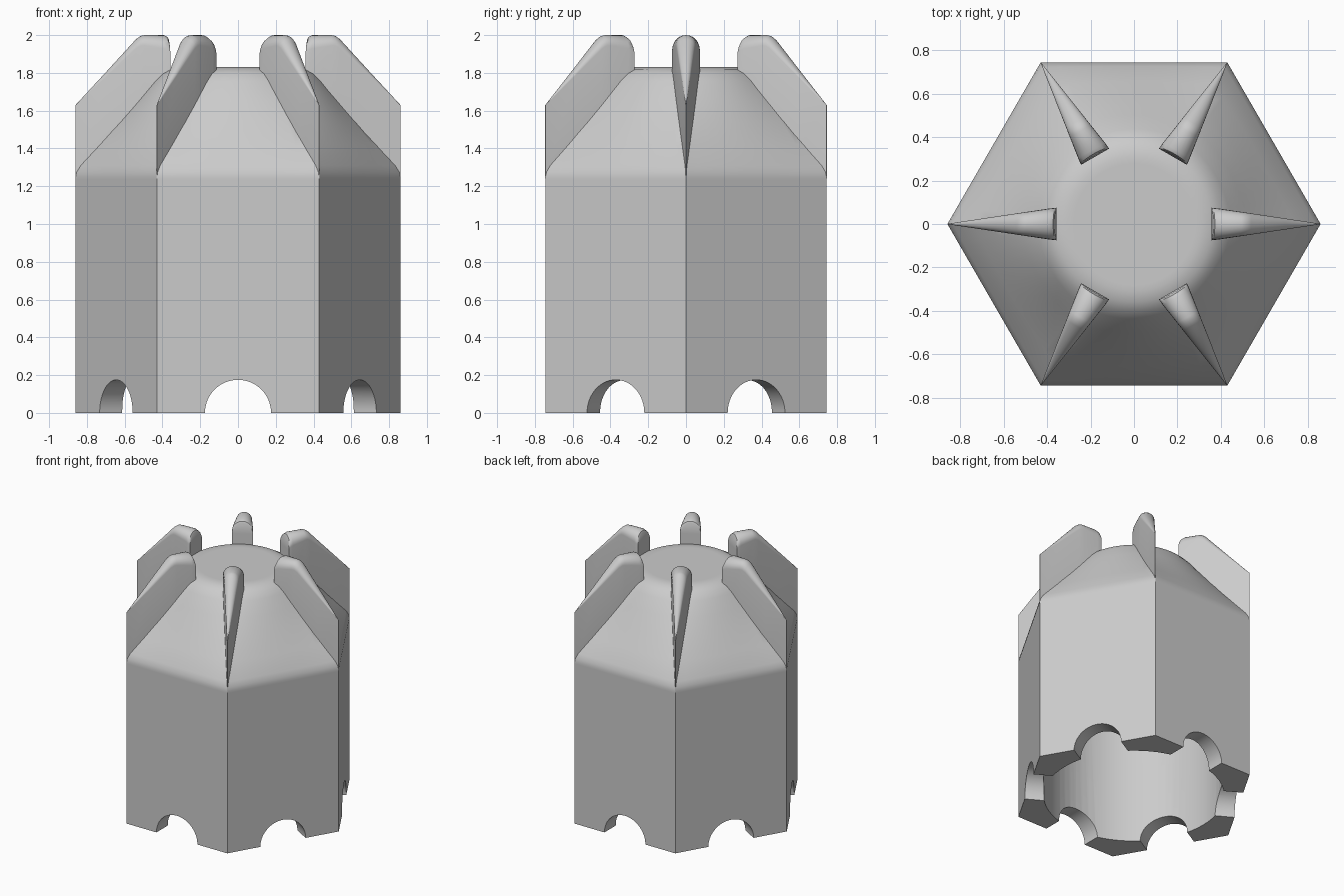
import bpy, bmesh, math
from mathutils import Matrix

cube = bpy.data.objects.get("Cube")
if cube:
    bpy.data.objects.remove(cube, do_unlink=True)

R = 0.86            # hexagon corner radius
BORE = 0.632        # inside radius
BORE_TOP = 1.25
NOTCH = 0.175
SEG = 72

grey = bpy.data.materials.new("plain grey")
grey.use_nodes = True
grey.diffuse_color = (0.6, 0.6, 0.6, 1)
grey.node_tree.nodes["Principled BSDF"].inputs["Base Color"].default_value = (0.6, 0.6, 0.6, 1)


def make_object(name, bm):
    bmesh.ops.recalc_face_normals(bm, faces=bm.faces)
    mesh = bpy.data.meshes.new(name)
    bm.to_mesh(mesh)
    bm.free()
    mesh.materials.append(grey)
    ob = bpy.data.objects.new(name, mesh)
    bpy.context.collection.objects.link(ob)
    return ob


def loft(name, rings):
    """Skin closed rings of equal length and cap both ends."""
    bm = bmesh.new()
    loops = [[bm.verts.new(p) for p in ring] for ring in rings]
    n = len(loops[0])
    for a, b in zip(loops, loops[1:]):
        for i in range(n):
            j = (i + 1) % n
            bm.faces.new((a[i], a[j], b[j], b[i]))
    bm.faces.new(loops[0])
    bm.faces.new(loops[-1])
    return make_object(name, bm)


def cylinder(name, radius, depth, matrix):
    bm = bmesh.new()
    bmesh.ops.create_cone(bm, cap_ends=True, segments=SEG, radius1=radius,
                          radius2=radius, depth=depth, matrix=matrix)
    ob = make_object(name, bm)
    ob.hide_render = True
    return ob


def activate(ob):
    bpy.ops.object.select_all(action='DESELECT')
    ob.select_set(True)
    bpy.context.view_layer.objects.active = ob


def cut(ob, cutter):
    activate(ob)
    mod = ob.modifiers.new("cut", 'BOOLEAN')
    mod.operation = 'DIFFERENCE'
    mod.solver = 'EXACT'
    mod.object = cutter
    bpy.ops.object.modifier_apply(modifier=mod.name)
    bpy.data.objects.remove(cutter, do_unlink=True)


def smooth(ob, degrees):
    activate(ob)
    bpy.ops.object.shade_smooth_by_angle(angle=math.radians(degrees))


def body_ring(z, radius, roundness):
    """Outline that blends from a hexagon to a circle."""
    ring = []
    for i in range(SEG):
        a = math.tau * i / SEG
        off = a % (math.pi / 3) - math.pi / 6
        hexagon = math.cos(math.pi / 6) / math.cos(off)
        r = radius * (hexagon * (1 - roundness) + roundness)
        ring.append((r * math.cos(a), r * math.sin(a), z))
    return ring


# Hexagonal body whose shoulder blends into a round flat top
profile = [(0, R, 0), (1.235, R, 0), (1.25, R, 0), (1.275, 0.855, 0),
           (1.31, 0.835, 0.03), (1.42, 0.74, 0.15), (1.54, 0.635, 0.35),
           (1.66, 0.53, 0.6), (1.755, 0.447, 0.85), (1.795, 0.405, 0.95),
           (1.82, 0.36, 1), (1.83, 0.31, 1), (1.83, 0.28, 1)]
body = loft("hexagonal_body", [body_ring(*p) for p in profile])

# Round bore, open at the bottom
cut(body, cylinder("bore_cutter", BORE, 2 * BORE_TOP, Matrix()))

# Half-round notch at the foot of each of the six sides
for k in range(3):
    m = Matrix.Rotation(math.radians(30 + 60 * k), 4, 'Z') @ Matrix.Rotation(math.pi / 2, 4, 'Y')
    cut(body, cylinder("notch_cutter", NOTCH, 3, m))
smooth(body, 28)


def fin_section(r, top, inner=False):
    """Upright section of a wedge-shaped fin with a rounded top."""
    half = 0.001 + 0.075 * (R - r) / 0.5
    bottom = 1.24 + (R - r) * 0.92
    pts = [(-half, bottom)]
    for i in range(13):
        a = math.pi * (1 - i / 12)
        pts.append((half * math.cos(a), top - half + half * math.sin(a)))
    pts.append((half, bottom))
    return [(math.sqrt(r * r - y * y) if inner else r, y, z) for y, z in pts]


# Six fins on the corners, tapering to a knife edge outward
for k in range(6):
    fin = loft("corner_fin_%d" % (k + 1), [
        fin_section(0.366, 1.975, True), fin_section(0.373, 1.99, True),
        fin_section(0.392, 2.0), fin_section(0.495, 2.0),
        fin_section(0.515, 1.996), fin_section(0.54, 1.978),
        fin_section(0.70, 1.803), fin_section(R, 1.63)])
    fin.data.transform(Matrix.Rotation(math.radians(60 * k), 4, 'Z'))
    smooth(fin, 35)
